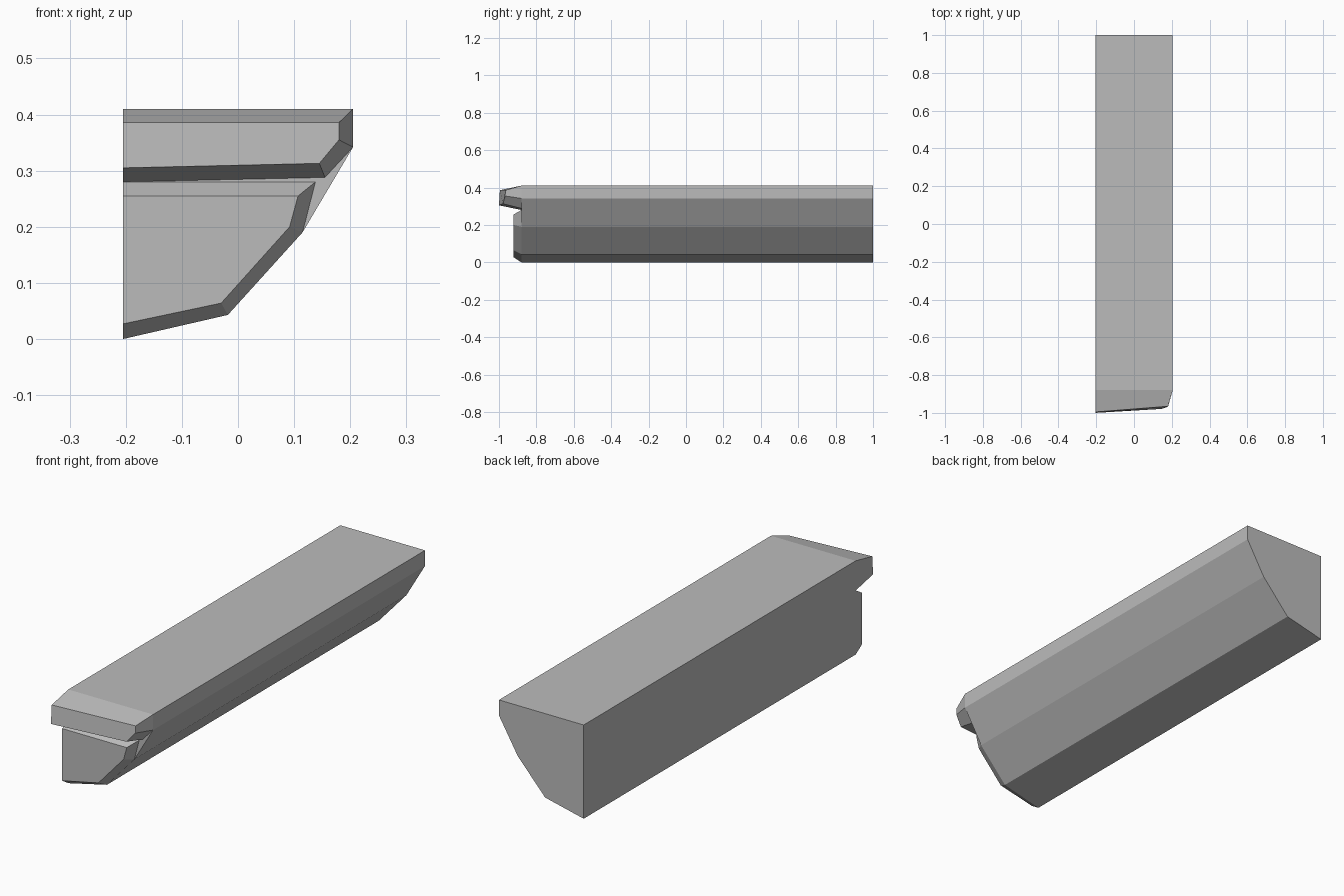
import bpy, bmesh

if "Cube" in bpy.data.objects:
    bpy.data.objects.remove(bpy.data.objects["Cube"])

grey = bpy.data.materials.new("grey")
grey.diffuse_color = (0.5, 0.5, 0.5, 1)
grey.use_nodes = True
grey.node_tree.nodes["Principled BSDF"].inputs["Base Color"].default_value = grey.diffuse_color

L, Y = -0.205, -0.88            # flat left side, plane where the noses begin
bm = bmesh.new()


def ring(points):
    return [bm.verts.new(p) for p in points]


def loft(a, b):
    """Join two rings and cap the second one."""
    n = len(a)
    for i in range(n):
        j = (i + 1) % n
        bm.faces.new((a[i], a[j], b[j], b[i]))
    bm.faces.new(b)


def at(y, profile):
    return [(x, y, z) for x, z in profile]


# Long beam
beam = [(L, 0), (-0.018, 0.043), (0.115, 0.19), (0.205, 0.342),
        (0.205, 0.41), (L, 0.41), (L, 0.28)]
loft(ring(at(Y, beam)), ring(at(1, beam)))

# Upper nose, tapering forward
upper = [(L, 0.28), (0.155, 0.288), (0.205, 0.342), (0.205, 0.41), (L, 0.41)]
loft(ring(at(Y, upper)), ring([
    (L, -1, 0.305), (0.145, -0.979, 0.313), (0.18, -0.967, 0.355),
    (0.18, -0.965, 0.386), (L, -0.995, 0.386)]))

# Lower nose, a short bevelled block
lower = [(L, 0), (-0.018, 0.043), (0.115, 0.19), (0.138, 0.28), (L, 0.28)]
front = [(L, 0.027), (-0.03, 0.064), (0.092, 0.2), (0.107, 0.255), (L, 0.255)]
loft(ring(at(Y, lower)), ring(at(-0.922, front)))

# Flat step between the noses
bm.faces.new(ring(at(Y, [(L, 0.28), (0.138, 0.28), (0.115, 0.19),
                         (0.205, 0.342), (0.155, 0.288)])))

bmesh.ops.remove_doubles(bm, verts=bm.verts, dist=0.0005)
bmesh.ops.recalc_face_normals(bm, faces=bm.faces)
mesh = bpy.data.meshes.new("trim_beam")
bm.to_mesh(mesh)
bm.free()
mesh.materials.append(grey)
bpy.context.collection.objects.link(bpy.data.objects.new("trim_beam", mesh))
